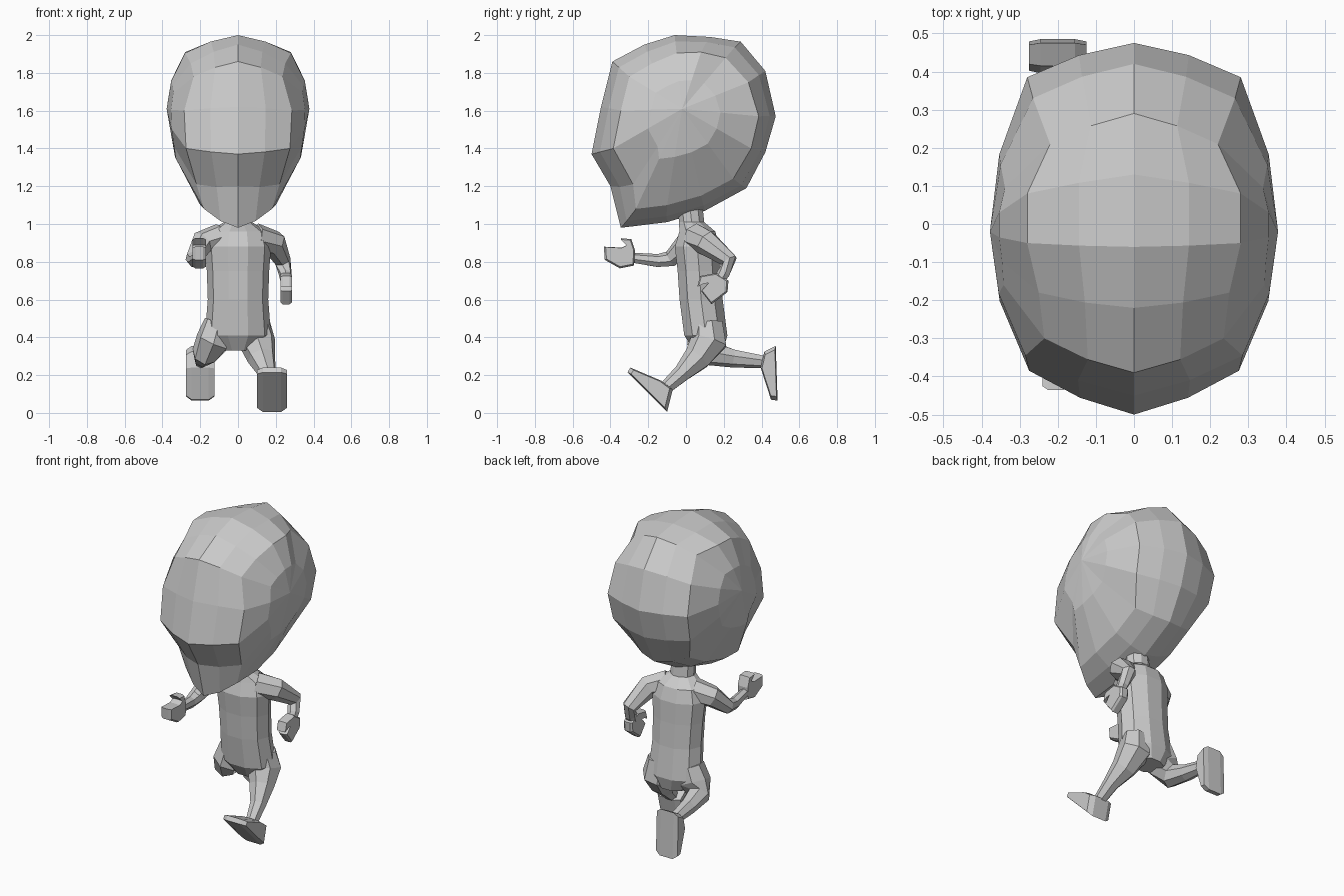
import bpy, bmesh, math
from mathutils import Vector

cube = bpy.data.objects.get("Cube")
if cube:
    bpy.data.objects.remove(cube, do_unlink=True)

grey = bpy.data.materials.new("plain grey")
grey.use_nodes = True
grey.diffuse_color = (0.6, 0.6, 0.6, 1)
grey.node_tree.nodes["Principled BSDF"].inputs["Base Color"].default_value = (0.6, 0.6, 0.6, 1)


def finish(name, bm):
    """Turn a bmesh into a flat shaded grey object."""
    bmesh.ops.remove_doubles(bm, verts=bm.verts, dist=0.0005)
    bmesh.ops.recalc_face_normals(bm, faces=bm.faces)
    mesh = bpy.data.meshes.new(name)
    bm.to_mesh(mesh)
    bm.free()
    mesh.materials.append(grey)
    obj = bpy.data.objects.new(name, mesh)
    bpy.context.collection.objects.link(obj)
    return obj


def bridge(bm, rings):
    """Join successive closed rings of points with quads, return the vertex rings."""
    loops = [[bm.verts.new(p) for p in ring] for ring in rings]
    for a, b in zip(loops, loops[1:]):
        for i in range(len(a)):
            j = (i + 1) % len(a)
            bm.faces.new((a[i], a[j], b[j], b[i]))
    return loops


def limb(name, path, sides=7):
    """Tapered tube through (x, y, z, radius) stations."""
    points = [Vector(p[:3]) for p in path]
    rings = []
    for i, centre in enumerate(points):
        along = (points[min(i + 1, len(points) - 1)] - points[max(i - 1, 0)]).normalized()
        u = along.cross(Vector((1, 0, 0))).normalized()
        v = along.cross(u)
        rings.append([centre + path[i][3] * (u * math.cos(a) + v * math.sin(a))
                      for a in (math.tau * k / sides for k in range(sides))])
    bm = bmesh.new()
    loops = bridge(bm, rings)
    bm.faces.new(loops[0])
    bm.faces.new(loops[-1])
    finish(name, bm)


def slab(name, outline, x, half, taper=0.8):
    """Side outline of (y, z) points given thickness, with softened outer faces."""
    n = len(outline)
    cy = sum(p[0] for p in outline) / n
    cz = sum(p[1] for p in outline) / n
    rings = []
    for dx, s in ((-half, taper), (-half * 0.6, 1), (half * 0.6, 1), (half, taper)):
        rings.append([(x + dx, cy + (y - cy) * s, cz + (z - cz) * s) for y, z in outline])
    bm = bmesh.new()
    loops = bridge(bm, rings)
    bm.faces.new(loops[0])
    bm.faces.new(loops[-1])
    finish(name, bm)


# Head: centre profile (y, z) and side crease (x, y, z), station by station
centre_line = [(-.5, 1.37), (-.45, 1.62), (-.39, 1.86), (-.22, 1.95), (-.06, 2),
               (.13, 1.99), (.29, 1.965), (.42, 1.81), (.475, 1.57), (.42, 1.38),
               (.32, 1.19), (.1, 1.07), (-.1, 1.01), (-.345, .98), (-.4, 1.2)]
crease = [(.275, -.385, 1.4), (.285, -.345, 1.6), (.235, -.3, 1.78), (.25, -.18, 1.85),
          (.28, -.05, 1.905), (.28, .08, 1.91), (.22, .21, 1.88), (.265, .33, 1.75),
          (.28, .385, 1.57), (.27, .345, 1.4), (.2, .25, 1.24), (.2, .08, 1.15),
          (.2, -.1, 1.1), (.18, -.265, 1.08), (.22, -.28, 1.21)]
hub = Vector((.378, -.02, 1.61))
bm = bmesh.new()
mid, edge, cheek, inner = [], [], [], []
for (y, z), c in zip(centre_line, crease):
    start, end = Vector((0, y, z)), Vector(c)
    middle = start.lerp(end, 0.5)
    middle += (middle - Vector((0, 0, 1.5))) * 0.03
    mid.append(start)
    edge.append(middle)
    cheek.append(end)
    bulge = end.lerp(hub, 0.5)
    bulge.x = end.x + (hub.x - end.x) * 0.75
    inner.append(bulge)
loops = bridge(bm, [mid, edge, cheek, inner])
pole = bm.verts.new(hub)
last = loops[-1]
for i in range(len(last)):
    bm.faces.new((last[i], last[(i + 1) % len(last)], pole))
bmesh.ops.mirror(bm, geom=bm.verts[:] + bm.edges[:] + bm.faces[:], axis='X', merge_dist=0.0005)
finish("head", bm)

# Torso and neck: stacked rings of (z, centre y, half width, half depth)
stations = [(.33, .12, .1, .08), (.41, .105, .175, .12), (.6, .08, .16, .12),
            (.75, .07, .165, .12), (.88, .06, .175, .125), (.96, .06, .15, .1),
            (1.01, .03, .075, .07), (1.1, .02, .07, .07)]
sides = 10
rings = [[(hx * math.cos(math.tau * k / sides), y + hy * math.sin(math.tau * k / sides), z)
          for k in range(sides)] for z, y, hx, hy in stations]
bm = bmesh.new()
loops = bridge(bm, rings)
bm.faces.new(loops[0])
bm.faces.new(loops[-1])
finish("torso", bm)

# Left arm swings back, right arm swings forward
limb("left_arm", [(.09, .05, .93, .075), (.19, .11, .9, .068),
                  (.235, .23, .805, .045), (.25, .2, .74, .035), (.255, .17, .69, .028)])
limb("right_arm", [(-.09, .05, .93, .075), (-.19, .01, .9, .065),
                   (-.235, -.08, .815, .045), (-.23, -.15, .805, .036), (-.215, -.28, .82, .028)])
slab("left_hand", [(.16, .74), (.225, .7), (.22, .64), (.135, .575), (.08, .645),
                   (.12, .69), (.09, .685), (.06, .67), (.075, .725)], .255, .03, .9)
slab("right_hand", [(-.27, .86), (-.275, .78), (-.35, .765), (-.43, .81), (-.435, .88),
                    (-.34, .875), (-.31, .89), (-.345, .925), (-.29, .92)], -.205, .035, .9)

# Left leg reaches forward, right leg kicks back
limb("left_leg", [(.09, .12, .48, .08), (.1, .125, .38, .1), (.125, .06, .29, .075),
                  (.155, -.02, .21, .048), (.17, -.11, .13, .036)])
limb("right_leg", [(-.1, .1, .48, .08), (-.13, .1, .38, .095), (-.175, .13, .315, .07),
                   (-.185, .25, .29, .05), (-.195, .42, .27, .034)])
slab("left_foot", [(-.1, .005), (-.31, .215), (-.295, .24), (-.13, .17), (-.07, .125)],
     .18, .08, .85)
slab("right_foot", [(.485, .065), (.475, .355), (.415, .325), (.395, .24), (.45, .07)],
     -.2, .075, .85)
